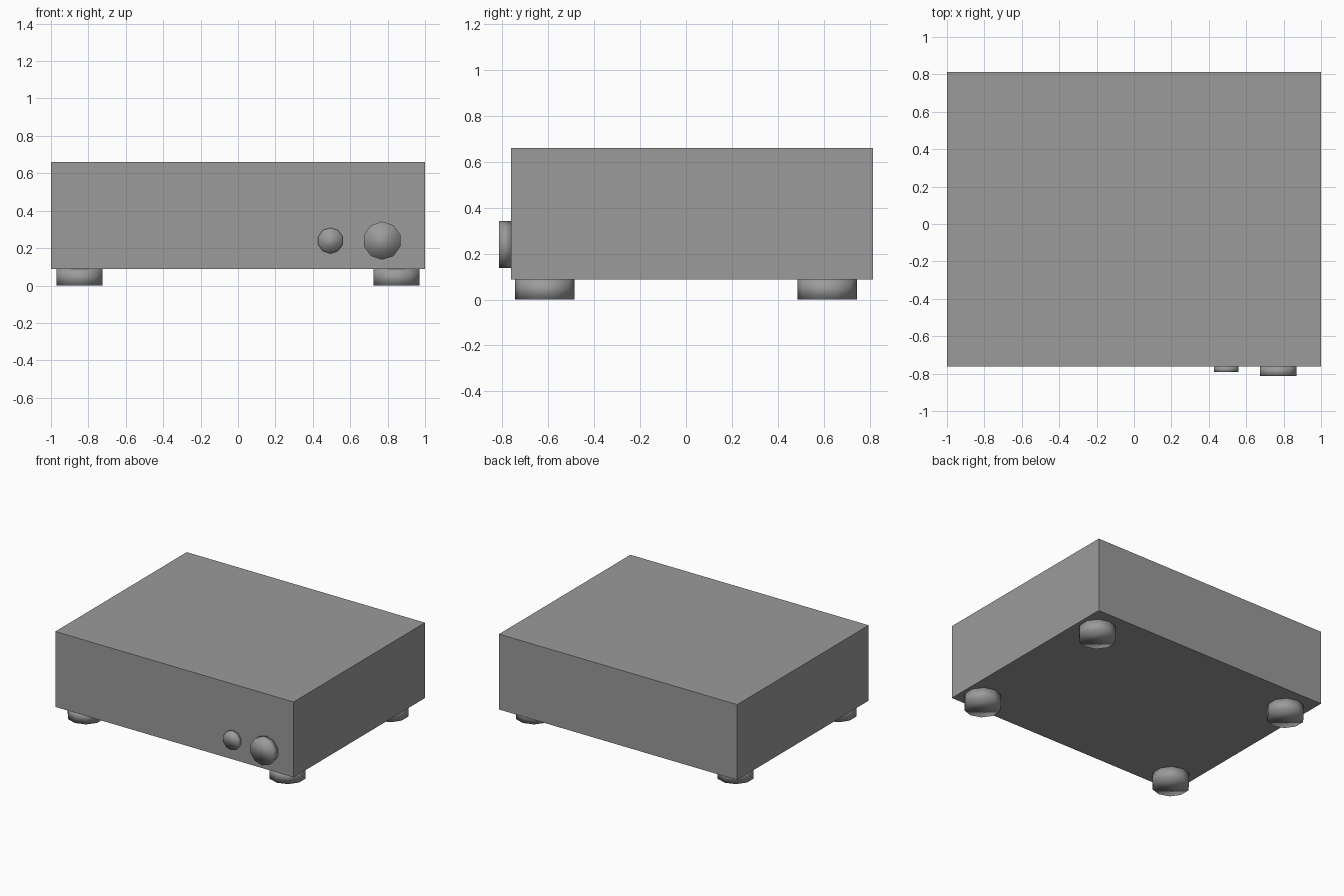
import bpy
from math import pi

if "Cube" in bpy.data.objects:
    bpy.data.objects.remove(bpy.data.objects["Cube"])

# Dark grey finish shared by every part
grey = bpy.data.materials.new("dark_grey")
grey.diffuse_color = (0.328, 0.328, 0.328, 1)
grey.use_nodes = True
grey.node_tree.nodes["Principled BSDF"].inputs["Base Color"].default_value = grey.diffuse_color


def disc(name, centre, radius, depth, facing_front=False):
    """Smooth ten-sided cylinder, upright or turned towards the front."""
    bpy.ops.mesh.primitive_cylinder_add(
        vertices=10, radius=radius, depth=depth, location=centre,
        rotation=(pi / 2 if facing_front else 0, 0, 0))
    obj = bpy.context.object
    obj.name = name
    obj.data.materials.append(grey)
    bpy.ops.object.shade_smooth()


# Main case
BOTTOM, TOP = 0.088, 0.66
FRONT, BACK = -0.762, 0.814
bpy.ops.mesh.primitive_cube_add(
    size=1, location=(0, (FRONT + BACK) / 2, (BOTTOM + TOP) / 2))
case = bpy.context.object
case.name = "case"
case.scale = (2, BACK - FRONT, TOP - BOTTOM)
bpy.ops.object.transform_apply(location=False, rotation=False, scale=True)
case.data.materials.append(grey)

# Four feet
for side, sx in (("left", -1), ("right", 1)):
    for end, sy in (("front", -1), ("back", 1)):
        disc(f"foot_{end}_{side}", (sx * 0.847, sy * 0.615, BOTTOM / 2),
             0.13, BOTTOM)

# Front knobs
for name, x, radius, depth in (("large_knob", 0.771, 0.102, 0.052),
                               ("small_knob", 0.494, 0.069, 0.03)):
    disc(name, (x, FRONT - depth / 2, 0.24), radius, depth, True)
